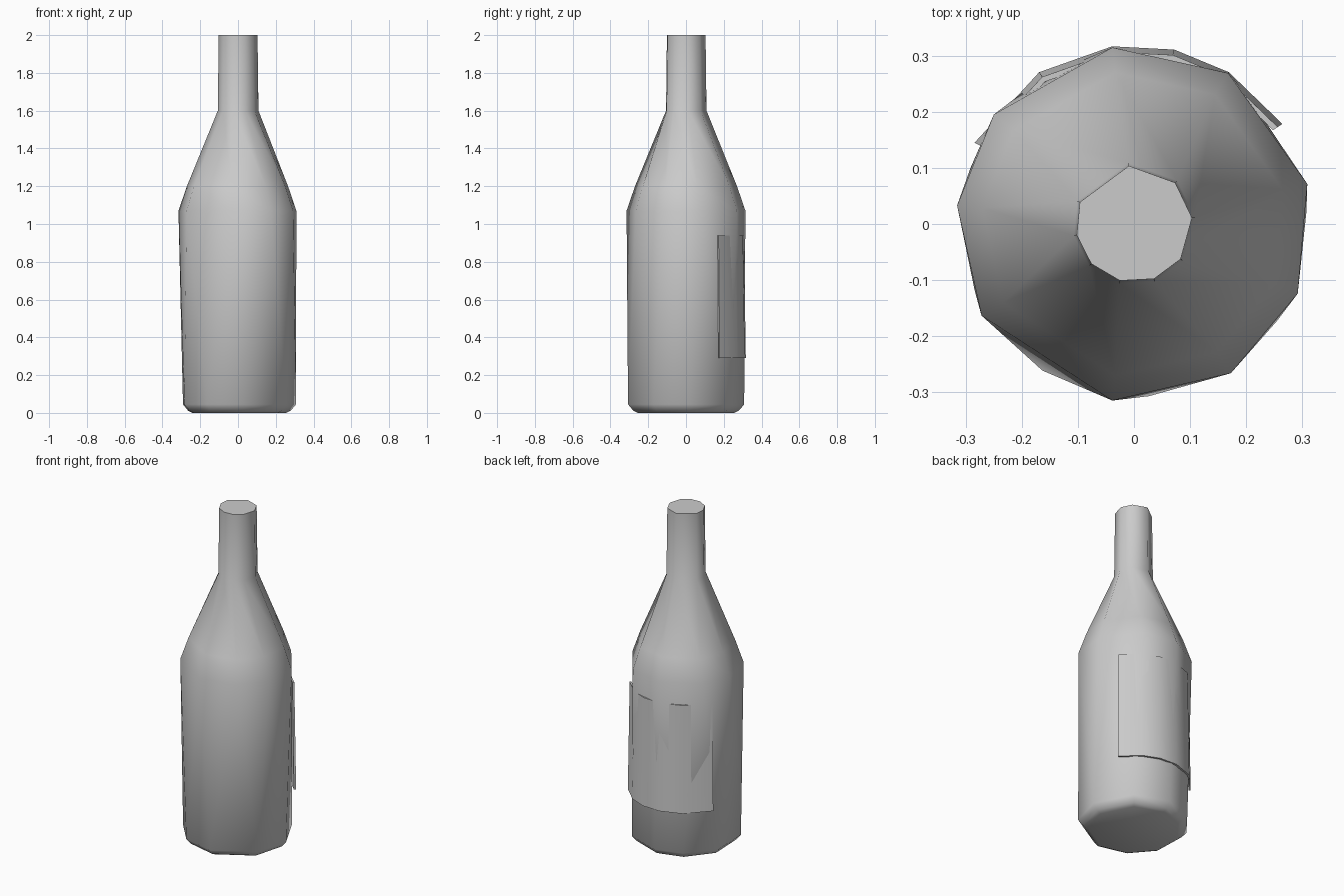
import bpy, bmesh
from math import radians, cos, sin

if "Cube" in bpy.data.objects:
    bpy.data.objects.remove(bpy.data.objects["Cube"])


def finish(name, bm, angle):
    bmesh.ops.recalc_face_normals(bm, faces=bm.faces)
    mesh = bpy.data.meshes.new(name)
    bm.to_mesh(mesh)
    bm.free()
    obj = bpy.data.objects.new(name, mesh)
    bpy.context.collection.objects.link(obj)
    bpy.ops.object.select_all(action='DESELECT')
    obj.select_set(True)
    bpy.context.view_layer.objects.active = obj
    bpy.ops.object.shade_smooth_by_angle(angle=radians(angle))
    return obj


# Slightly irregular nine-sided cross-sections (corner angles in degrees)
base = [90, 50, 4, -34, -85, -122, -157, -199, -238]
shoulder = [97, 58, 13, -23, -57, -97, -149, -186, -218]
neck = [95, 45, 6, -37, -70, -104, -137, -169, -202]

# Bottle: height, radius, cross-section
rings = [(0.0, 0.255, base), (0.012, 0.28, base), (0.045, 0.308, base),
         (1.07, 0.317, shoulder), (1.2, 0.272, shoulder),
         (1.6, 0.109, neck), (2.0, 0.104, neck)]
bm = bmesh.new()
loops = [[bm.verts.new((r * cos(radians(a)), r * sin(radians(a)), z))
          for a in angles] for z, r, angles in rings]
for lo, hi in zip(loops, loops[1:]):
    for i in range(9):
        j = (i + 1) % 9
        bm.faces.new((lo[i], lo[j], hi[j], hi[i]))
bm.faces.new(loops[0])
bm.faces.new(loops[-1])
finish("bottle", bm, 60)

# Label: thin sheet wrapped round the back, leaning out a little at its foot
bm = bmesh.new()
cols = []
for a in (34, 58, 77, 97, 122, 153):
    c, s = cos(radians(a)), sin(radians(a))
    cols.append([bm.verts.new((r * c, r * s, z)) for r, z in
                 ((0.319, 0.29), (0.309, 0.94), (0.299, 0.94), (0.307, 0.29))])
for p, q in zip(cols, cols[1:]):
    for i in range(4):
        j = (i + 1) % 4
        bm.faces.new((p[i], p[j], q[j], q[i]))
bm.faces.new(cols[0])
bm.faces.new(cols[-1])
finish("label", bm, 45)
